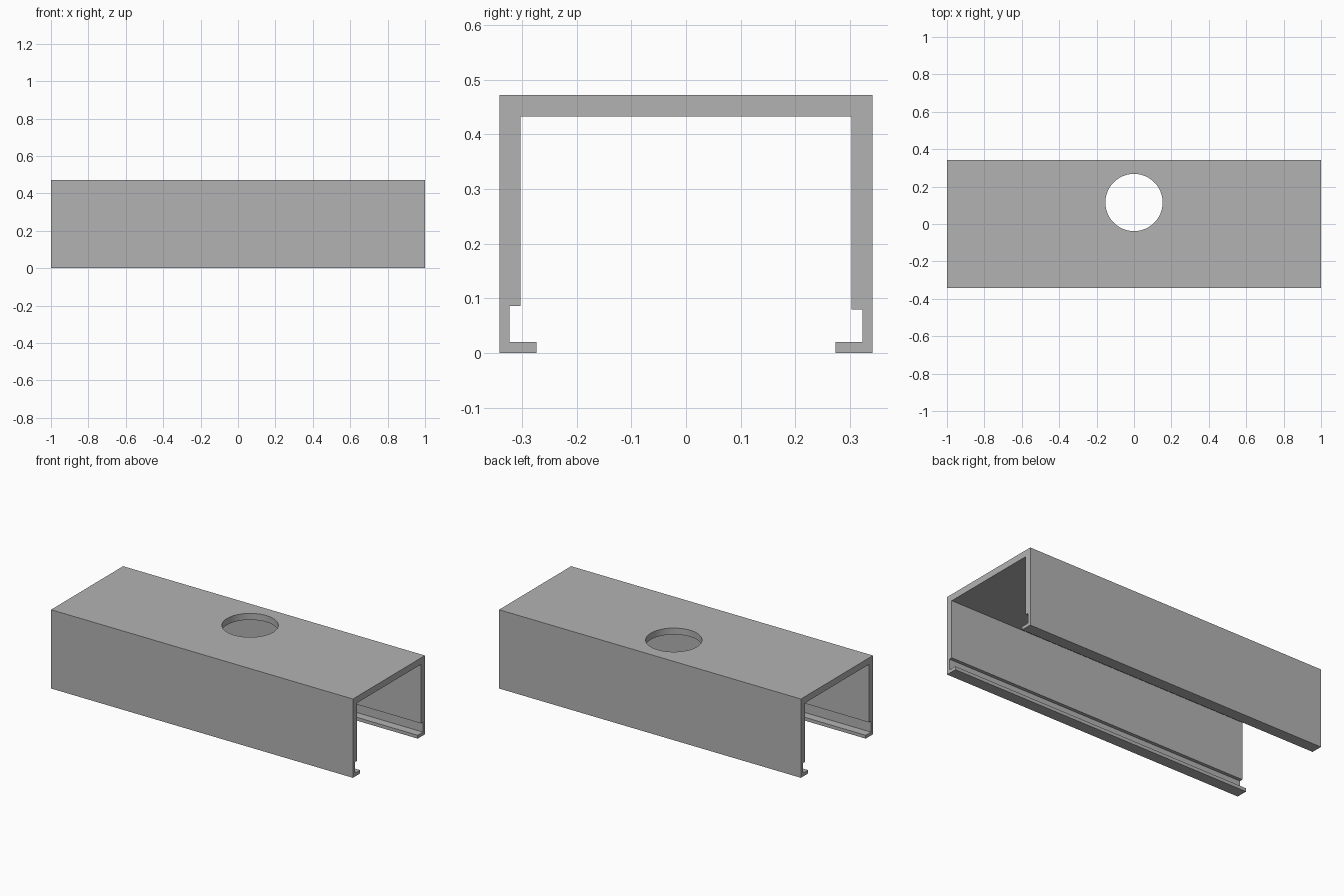
import bpy, bmesh
from mathutils import Vector

cube = bpy.data.objects.get("Cube")
if cube:
    bpy.data.objects.remove(cube, do_unlink=True)

LENGTH = 2.0
HALF_DEPTH, HEIGHT = 0.341, 0.472
INNER, CEILING = 0.303, 0.433
LIP_TIP, LIP_TOP = 0.273, 0.02
GROOVE = 0.323

# Plain grey metal
grey = bpy.data.materials.new("grey metal")
grey.use_nodes = True
colour = (0.45, 0.45, 0.45, 1)
grey.diffuse_color = colour
grey.node_tree.nodes["Principled BSDF"].inputs["Base Color"].default_value = colour


def wall_profile(side, groove_top):
    """Half of the cross-section, from the lip up to the ceiling corner."""
    half = [(HALF_DEPTH, HEIGHT), (HALF_DEPTH, 0), (LIP_TIP, 0), (LIP_TIP, LIP_TOP),
            (GROOVE, LIP_TOP), (GROOVE, groove_top), (INNER, groove_top), (INNER, CEILING)]
    return [(side * y, z) for y, z in half]


def add_object(name, bm):
    bmesh.ops.recalc_face_normals(bm, faces=bm.faces)
    mesh = bpy.data.meshes.new(name)
    bm.to_mesh(mesh)
    bm.free()
    mesh.materials.append(grey)
    obj = bpy.data.objects.new(name, mesh)
    bpy.context.scene.collection.objects.link(obj)
    return obj


# Channel: cross-section extruded along the length
outline = wall_profile(-1, 0.086) + wall_profile(1, 0.08)[::-1]
bm = bmesh.new()
section = bm.faces.new([bm.verts.new((-LENGTH / 2, y, z)) for y, z in outline])
extruded = bmesh.ops.extrude_face_region(bm, geom=[section], use_keep_orig=True)
moved = [v for v in extruded["geom"] if isinstance(v, bmesh.types.BMVert)]
bmesh.ops.translate(bm, verts=moved, vec=Vector((LENGTH, 0, 0)))
channel = add_object("channel", bm)

# Round hole through the top, set towards the back
bm = bmesh.new()
bmesh.ops.create_cone(bm, cap_ends=True, segments=64, radius1=0.153, radius2=0.153, depth=0.2)
bmesh.ops.translate(bm, verts=bm.verts, vec=Vector((0, 0.115, HEIGHT)))
cutter = add_object("hole_cutter", bm)
cutter.hide_render = True

cut = channel.modifiers.new("top hole", 'BOOLEAN')
cut.operation = 'DIFFERENCE'
cut.solver = 'EXACT'
cut.object = cutter

# Apply the cut, then remove the cutter
bpy.context.view_layer.objects.active = channel
channel.select_set(True)
bpy.ops.object.modifier_apply(modifier=cut.name)
bpy.data.objects.remove(cutter, do_unlink=True)
bpy.ops.object.shade_smooth_by_angle(angle=0.5)
